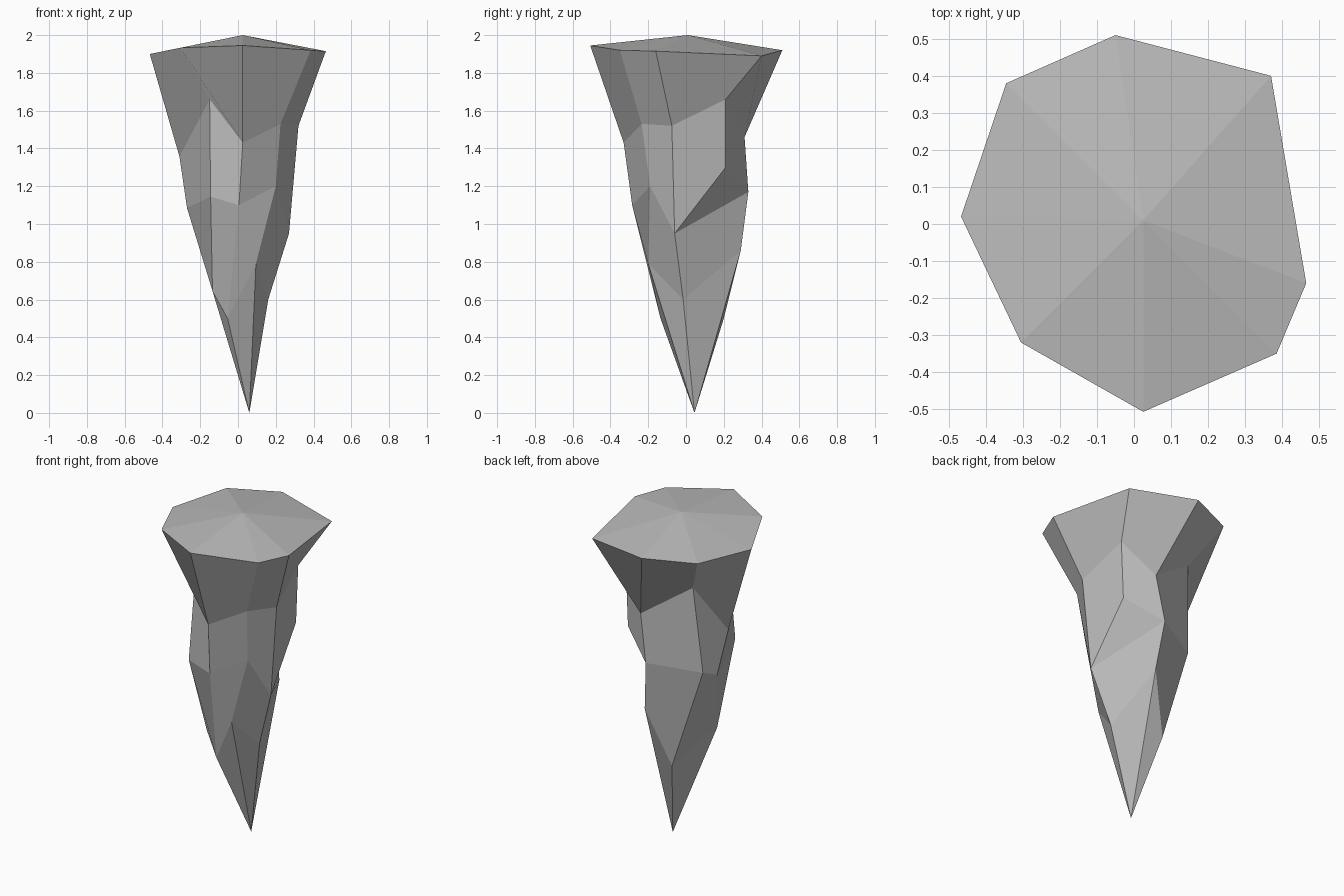
import bpy
import bmesh

default_cube = bpy.data.objects.get("Cube")
if default_cube:
    bpy.data.objects.remove(default_cube, do_unlink=True)

# Single rock colour
rock_grey = bpy.data.materials.new("rock_grey")
rock_grey.use_nodes = True
colour = (0.5, 0.5, 0.5, 1)
rock_grey.diffuse_color = colour
rock_grey.node_tree.nodes["Principled BSDF"].inputs["Base Color"].default_value = colour

# Irregular cross-sections, counter-clockwise from the front
rim_points = [
    (.025, -.507, 1.945), (.385, -.35, 1.92), (.465, -.16, 1.915), (.37, .4, 1.89),
    (-.05, .51, 1.92), (-.345, .38, 1.915), (-.467, .02, 1.9), (-.305, -.32, 1.933),
]
shoulder_points = [
    (.025, -.33, 1.43), (.225, -.235, 1.53), (.32, -.075, 1.52), (.27, .21, 1.66),
    (.097, .31, 1.46), (-.208, .228, 1.67), (-.31, .024, 1.357), (-.15, -.208, 1.66),
]
waist_points = [
    (.005, -.285, 1.1), (.2, -.19, 1.2), (.27, -.06, .95), (.255, .21, 1.3),
    (.048, .33, 1.17), (-.245, .183, 1.13), (-.27, .077, 1.085), (-.145, -.28, 1.145),
]
# The lower section has six corners, as two columns die out above it
lower_points = [
    (-.055, -.135, .5), (.095, -.2, .79), (.16, -.015, .6),
    (.083, .29, .86), (-.043, .2, .5), (-.135, -.116, .645),
]

bm = bmesh.new()


def add_ring(points):
    return [bm.verts.new(point) for point in points]


def neighbours(ring):
    return zip(ring, ring[1:] + ring[:1])


rim = add_ring(rim_points)
shoulder = add_ring(shoulder_points)
waist = add_ring(waist_points)
lower = add_ring(lower_points)
crown = bm.verts.new((.025, .01, 2))
tip = bm.verts.new((.06, .045, 0))

# Shallow crown on top
for left, right in neighbours(rim):
    bm.faces.new((crown, left, right))

# Flared head and middle bands
for above, below in ((rim, shoulder), (shoulder, waist)):
    for (up_left, up_right), (low_left, low_right) in zip(neighbours(above), neighbours(below)):
        bm.faces.new((up_left, low_left, low_right, up_right))

# Tapering band, merging eight corners into six
front, front_left, left, back_left, back, back_right, right, front_right = waist
l_front, l_front_left, l_left, l_back, l_back_right, l_front_right = lower
for corners in (
    (front, l_front, l_front_left, front_left),
    (front_left, l_front_left, l_left, left),
    (left, back, back_left),
    (left, l_left, l_back, back),
    (back, l_back, l_back_right, back_right),
    (back_right, l_back_right, right),
    (right, l_back_right, l_front_right),
    (right, l_front_right, front_right),
    (front_right, l_front_right, l_front, front),
):
    bm.faces.new(corners)

# Pointed end
for first, second in neighbours(lower):
    bm.faces.new((first, tip, second))

mesh = bpy.data.meshes.new("hanging_rock_spike")
bm.to_mesh(mesh)
bm.free()
mesh.materials.append(rock_grey)
spike = bpy.data.objects.new("hanging_rock_spike", mesh)
bpy.context.scene.collection.objects.link(spike)
